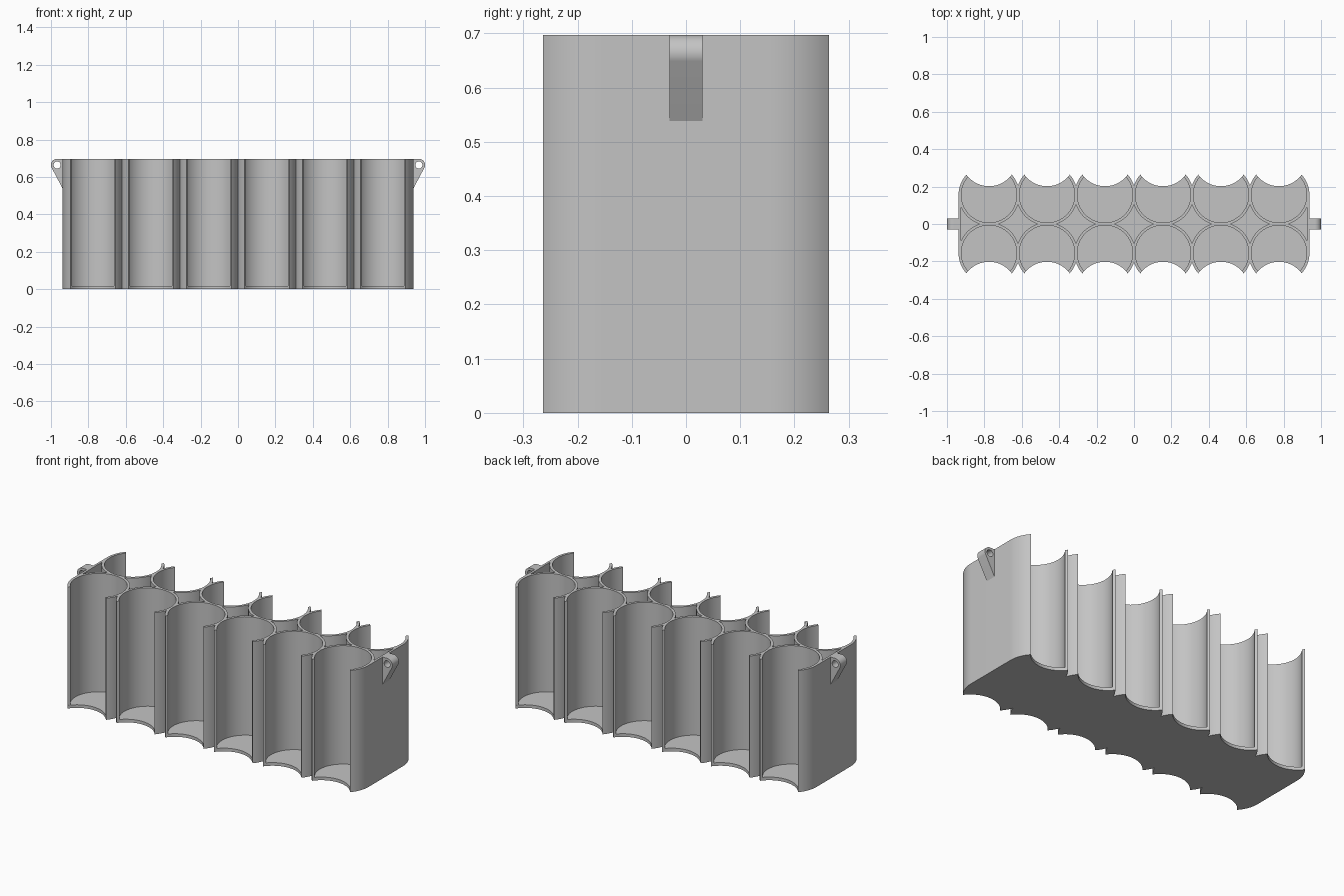
import bpy, bmesh
from math import pi, sin, cos, acos, atan2, hypot
from mathutils import Matrix

cube = bpy.data.objects.get("Cube")
if cube:
    bpy.data.objects.remove(cube)

P = 0.155                   # half the cell spacing
R_OUT, R_IN = 0.163, 0.148  # cell wall radii
R_CUT, D_CUT = 0.15, 0.197  # open scallop, offset from cell centre
HEIGHT, FLOOR = 0.697, 0.018
LAST = 5 * P                # centre of the end cells
G = acos(P / R_OUT)         # where neighbouring cells meet

gray = bpy.data.materials.new("plain gray")
gray.use_nodes = True
gray.diffuse_color = (0.55, 0.55, 0.55, 1)
gray.node_tree.nodes["Principled BSDF"].inputs["Base Color"].default_value = gray.diffuse_color


def arc(cx, cy, r, a, b, n=24):
    return [(cx + r * cos(a + (b - a) * i / n), cy + r * sin(a + (b - a) * i / n))
            for i in range(n + 1)]


def prism(name, loops, z0, z1, matrix=Matrix()):
    """Extrude an outline with optional holes."""
    bm = bmesh.new()
    for pts in loops:
        verts = [bm.verts.new((x, y, z0)) for x, y in pts]
        for i, v in enumerate(verts):
            bm.edges.new((verts[i - 1], v))
    bmesh.ops.remove_doubles(bm, verts=bm.verts, dist=1e-5)
    bmesh.ops.triangle_fill(bm, edges=bm.edges[:], use_beauty=True)
    top = bmesh.ops.extrude_face_region(bm, geom=bm.faces[:], use_keep_orig=True)["geom"]
    moved = [v for v in top if isinstance(v, bmesh.types.BMVert)]
    bmesh.ops.translate(bm, verts=moved, vec=(0, 0, z1 - z0))
    bm.transform(matrix)
    bmesh.ops.recalc_face_normals(bm, faces=bm.faces[:])
    mesh = bpy.data.meshes.new(name)
    bm.to_mesh(mesh)
    bm.free()
    mesh.materials.append(gray)
    obj = bpy.data.objects.new(name, mesh)
    bpy.context.collection.objects.link(obj)
    bpy.ops.object.select_all(action="DESELECT")
    obj.select_set(True)
    bpy.context.view_layer.objects.active = obj
    bpy.ops.object.shade_smooth_by_angle(angle=pi / 6)
    return obj


def cut_angles(r):
    """Angles, on a cell circle and on the scallop circle, of their crossing."""
    a = (D_CUT ** 2 + r ** 2 - R_CUT ** 2) / (2 * D_CUT)
    h = (r ** 2 - a ** 2) ** 0.5
    return atan2(a, h), atan2(a - D_CUT, h)


def outline(hollow):
    """Scalloped outline; hollow follows the inside of every cell."""
    tip, cut_tip = cut_angles(R_OUT)
    lip, cut_lip = cut_angles(R_IN)
    half = []
    for i in range(6):
        x = LAST - 2 * P * i
        half += arc(x, P, R_OUT, 0 if i == 0 else G, tip, 12)
        if hollow:
            half += arc(x, P + D_CUT, R_CUT, cut_tip, cut_lip, 3)
            half += arc(x, P, R_IN, lip, -pi - lip, 64)
            half += arc(x, P + D_CUT, R_CUT, -pi - cut_lip, -pi - cut_tip, 3)
        else:
            half += arc(x, P + D_CUT, R_CUT, cut_tip, -pi - cut_tip, 32)
        half += arc(x, P, R_OUT, pi - tip, pi if i == 5 else pi - G, 12)
    pts = half + [(-x, -y) for x, y in half]
    # drop repeated points where arcs join
    return [p for i, p in enumerate(pts)
            if hypot(p[0] - pts[i - 1][0], p[1] - pts[i - 1][1]) > 1e-5]


# Hollow gaps between four cells
holes = []
quarter = arc(P, P, R_OUT, 1.5 * pi - G, pi + G, 16)[:-1]
for i in range(-2, 3):
    star, q = [], quarter
    for _ in range(4):
        star += q
        q = [(-y, x) for x, y in q]
    holes.append([(x + 2 * P * i, y) for x, y in star])

# Hollow gaps behind the flat end walls
upper = arc(LAST, P, R_OUT, G - pi / 2, -acos(0.15 / R_OUT), 16)
gap = upper + [(x, -y) for x, y in reversed(upper[1:])]
holes += [gap, [(-x, y) for x, y in gap]]

prism("floor", [outline(False)], 0, FLOOR)
prism("cell_walls", [outline(True)] + holes, FLOOR, HEIGHT)

# Pierced hanging lugs on both ends
LX, LZ, LR = 0.967, 0.664, 0.033
foot = (0.936, 0.535)
dx, dz = foot[0] - LX, foot[1] - LZ
tangent = atan2(dz, dx) + acos(LR / hypot(dx, dz))
lug = [foot] + arc(LX, LZ, LR, tangent, pi / 2) + [(foot[0], HEIGHT)]
eye = arc(LX, LZ, 0.019, 0, 2 * pi, 32)[:-1]
for name, s in (("left_lug", 1), ("right_lug", -1)):
    loops = [[(s * x, z) for x, z in loop] for loop in (lug, eye)]
    prism(name, loops, -0.03, 0.03, Matrix.Rotation(pi / 2, 4, "X"))
